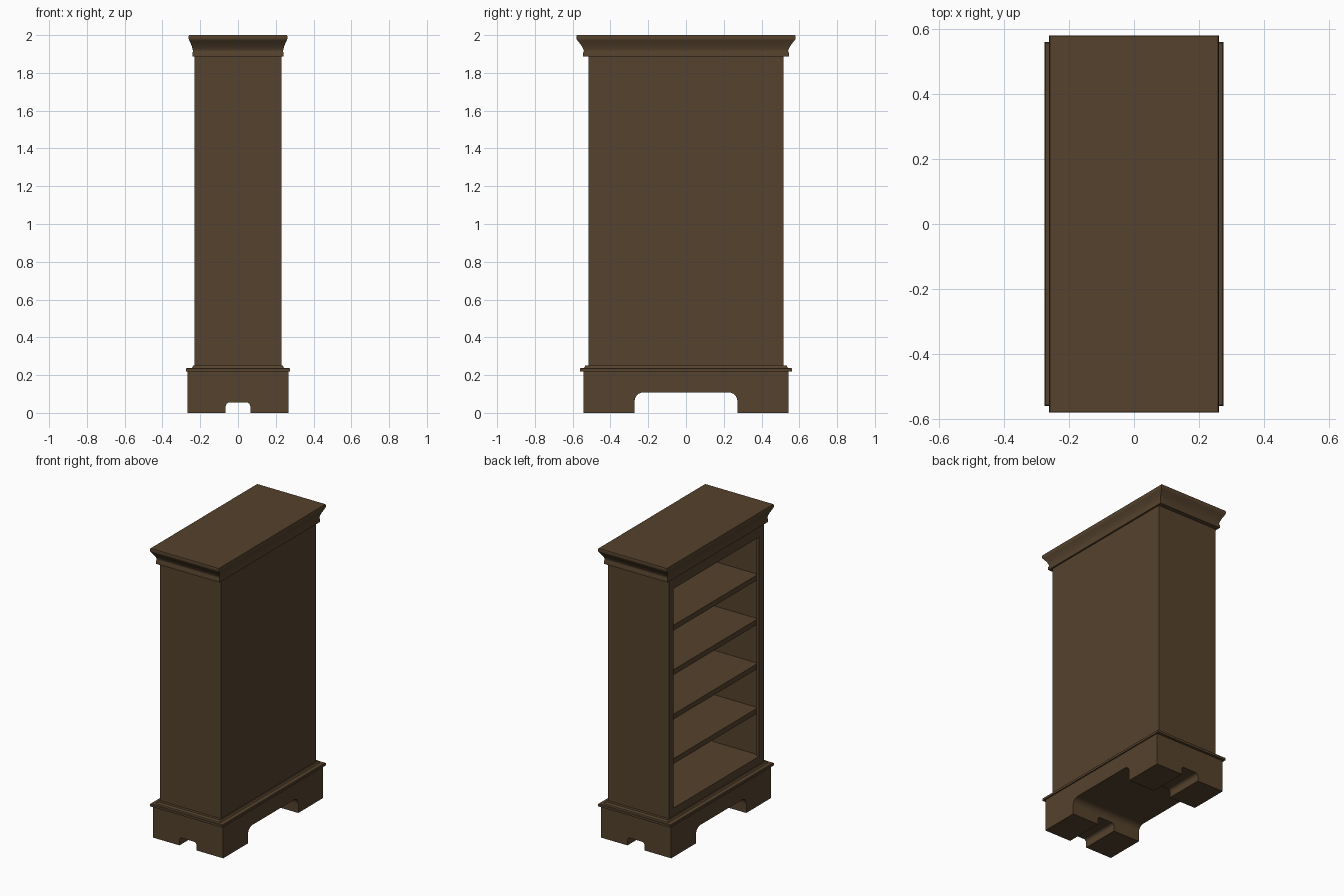
import bpy, bmesh, math

if "Cube" in bpy.data.objects:
    bpy.data.objects.remove(bpy.data.objects["Cube"])

wood = bpy.data.materials.new("dark_brown_wood")
wood.diffuse_color = (0.090, 0.054, 0.026, 1)
wood.use_nodes = True
wood.node_tree.nodes["Principled BSDF"].inputs["Base Color"].default_value = wood.diffuse_color


def finish(name, bm, smooth=False):
    bmesh.ops.recalc_face_normals(bm, faces=bm.faces)
    me = bpy.data.meshes.new(name)
    bm.to_mesh(me)
    bm.free()
    me.materials.append(wood)
    ob = bpy.data.objects.new(name, me)
    bpy.context.collection.objects.link(ob)
    if smooth:
        bpy.ops.object.select_all(action='DESELECT')
        ob.select_set(True)
        bpy.context.view_layer.objects.active = ob
        bpy.ops.object.shade_smooth_by_angle(angle=math.radians(35))
    return ob


def box(name, x0, x1, y0, y1, z0, z1):
    bm = bmesh.new()
    bmesh.ops.create_cube(bm, size=1)
    for v in bm.verts:
        v.co = ((x0 + x1) / 2 + v.co.x * (x1 - x0),
                (y0 + y1) / 2 + v.co.y * (y1 - y0),
                (z0 + z1) / 2 + v.co.z * (z1 - z0))
    return finish(name, bm)


def moulding(name, levels):
    """Stack of rectangles (half x, half y, z) skinned into a moulded block."""
    bm = bmesh.new()
    rings = [[bm.verts.new((sx * hx, sy * hy, z))
              for sx, sy in ((-1, -1), (1, -1), (1, 1), (-1, 1))]
             for hx, hy, z in levels]
    for a, b in zip(rings, rings[1:]):
        for i in range(4):
            j = (i + 1) % 4
            bm.faces.new((a[i], a[j], b[j], b[i]))
    bm.faces.new(rings[0])
    bm.faces.new(rings[-1])
    return finish(name, bm, True)


def arch_cutter(name, half, height, r, length, along_x):
    """Prism with rounded upper corners, used to cut between the feet."""
    pts = [(-half, -0.1)]
    for i in range(7):
        a = math.pi - i * math.pi / 12
        pts.append((-half + r + r * math.cos(a), height - r + r * math.sin(a)))
    pts += [(-p, z) for p, z in reversed(pts)]
    bm = bmesh.new()
    ends = [[bm.verts.new((s * length, p, z) if along_x else (p, s * length, z))
             for p, z in pts] for s in (-1, 1)]
    n = len(pts)
    for i in range(n):
        j = (i + 1) % n
        bm.faces.new((ends[0][i], ends[0][j], ends[1][j], ends[1][i]))
    for e in ends:
        bm.faces.new(e)
    ob = finish(name, bm)
    ob.hide_render = True
    return ob


# plinth with bracket feet, cut through in both directions
plinth = box("plinth", -0.267, 0.267, -0.542, 0.542, 0, 0.22)
for c in (arch_cutter("side_cutter", 0.272, 0.108, 0.045, 1, True),
          arch_cutter("end_cutter", 0.065, 0.055, 0.02, 1, False)):
    m = plinth.modifiers.new("cut", 'BOOLEAN')
    m.operation = 'DIFFERENCE'
    m.solver = 'EXACT'
    m.object = c
    bpy.ops.object.select_all(action='DESELECT')
    plinth.select_set(True)
    bpy.context.view_layer.objects.active = plinth
    bpy.ops.object.modifier_apply(modifier="cut")
    bpy.data.objects.remove(c)

# moulding on top of the plinth
moulding("base_moulding", [
    (0.275, 0.560, 0.219), (0.275, 0.560, 0.234),
    (0.272, 0.557, 0.237), (0.245, 0.540, 0.238), (0.240, 0.536, 0.243),
    (0.238, 0.534, 0.252)])

# carcass: the case is open towards -x
X, Y, Z0, Z1 = 0.23, 0.515, 0.25, 1.89
FLOOR, CEILING = 0.305, 1.81
box("back_panel", X - 0.02, X, -Y, Y, Z0, Z1)
box("case_floor", -X, X - 0.02, -Y + 0.035, Y - 0.035, Z0, FLOOR)
box("case_top_rail", -X, X - 0.02, -Y + 0.035, Y - 0.035, CEILING, Z1)
for s, side in ((-1, "front"), (1, "rear")):
    ys = sorted((s * Y, s * (Y - 0.035)))
    box(side + "_side_panel", -X, X - 0.02, *ys, Z0, Z1)
    ys = sorted((s * (Y - 0.035), s * (Y - 0.05)))
    box(side + "_stile", -X, -X + 0.02, *ys, FLOOR, CEILING)

# shelves
for i in range(4):
    z = 0.592 + i * 0.305
    box(f"shelf_{i + 1}", -X + 0.02, X - 0.02, -Y + 0.035, Y - 0.035, z, z + 0.036)

# crown: bead, cove and rounded top edge
levels = [(0.241, 0.545, 1.886), (0.241, 0.545, 1.905),
          (0.239, 0.541, 1.913), (0.239, 0.541, 1.918)]
for i in range(1, 7):
    t = i / 6
    levels.append((0.239 + 0.019 * t ** 1.4, 0.541 + 0.034 * t ** 1.4, 1.918 + 0.054 * t))
levels += [(0.260, 0.578, 1.976), (0.261, 0.580, 1.982), (0.261, 0.580, 1.994),
           (0.259, 0.578, 2.0)]
moulding("crown", levels)
